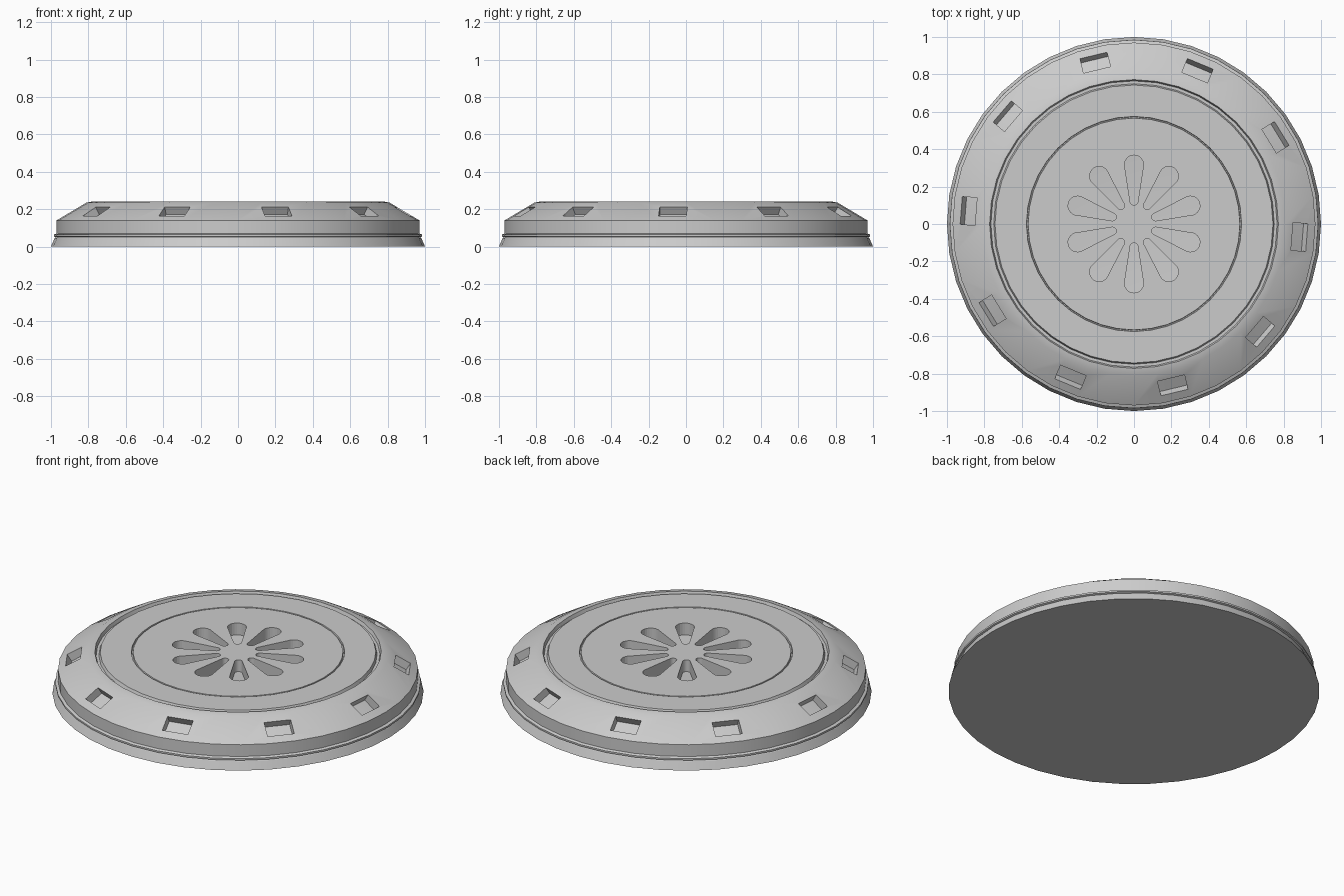
import bpy, bmesh, math
from mathutils import Matrix, Vector

if "Cube" in bpy.data.objects:
    bpy.data.objects.remove(bpy.data.objects["Cube"])

SEG = 40


def finish(bm, name):
    bmesh.ops.recalc_face_normals(bm, faces=bm.faces)
    me = bpy.data.meshes.new(name)
    bm.to_mesh(me)
    bm.free()
    ob = bpy.data.objects.new(name, me)
    bpy.context.collection.objects.link(ob)
    return ob


def lathe(name, profile, segments=SEG):
    """Closed solid of revolution; first and last points become end caps."""
    bm = bmesh.new()
    rings = []
    for r, z in profile:
        rings.append([bm.verts.new((r * math.cos(2 * math.pi * i / segments),
                                    r * math.sin(2 * math.pi * i / segments), z))
                      for i in range(segments)])
    for a, b in zip(rings, rings[1:]):
        for i in range(segments):
            j = (i + 1) % segments
            bm.faces.new((a[i], a[j], b[j], b[i]))
    bm.faces.new(rings[0])
    bm.faces.new(rings[-1])
    return finish(bm, name)


def cut(target, cutter):
    cutter.hide_render = True
    cutter.hide_set(True)
    mod = target.modifiers.new(cutter.name, 'BOOLEAN')
    mod.operation = 'DIFFERENCE'
    mod.solver = 'EXACT'
    mod.object = cutter


def smooth(ob):
    bpy.ops.object.select_all(action='DESELECT')
    ob.select_set(True)
    bpy.context.view_layer.objects.active = ob
    bpy.ops.object.shade_smooth_by_angle(angle=math.radians(29))


# Domed lid with flared foot, rolled bead, sloping shoulder and ring grooves
lid = lathe("lid", [
    (1.0, 0), (0.98, 0.046), (0.974, 0.05), (0.985, 0.054), (0.985, 0.064),
    (0.97, 0.07), (0.97, 0.14), (0.81, 0.235), (0.772, 0.242),
    (0.765, 0.222), (0.750, 0.222), (0.743, 0.24),
    (0.575, 0.24), (0.573, 0.23), (0.568, 0.23), (0.566, 0.24)])
smooth(lid)

# Tapered petal openings in the top
bm = bmesh.new()
outline = []
for centre, radius, start in ((0.317, 0.051, -90), (0.122, 0.021, 90)):
    for k in range(13):
        a = math.radians(start + 15 * k)
        outline.append((centre + radius * math.cos(a), radius * math.sin(a)))
for n in range(10):
    rot = Matrix.Rotation(math.radians(90 + 36 * n), 3, 'Z')
    low = [bm.verts.new(rot @ Vector((x, y, 0.12))) for x, y in outline]
    high = [bm.verts.new(rot @ Vector((x, y, 0.30))) for x, y in outline]
    bm.faces.new(low)
    bm.faces.new(high)
    for i in range(len(low)):
        j = (i + 1) % len(low)
        bm.faces.new((low[i], low[j], high[j], high[i]))
cut(lid, finish(bm, "petal_cutter"))

# Rectangular vents cut square to the sloping shoulder
bm = bmesh.new()
tilt = math.atan2(0.095, 0.16)
for n in range(10):
    m = (Matrix.Rotation(math.radians(-4.5 + 36 * n), 4, 'Z')
         @ Matrix.Translation((0.888, 0, 0.189))
         @ Matrix.Rotation(tilt, 4, 'Y')
         @ Matrix.Diagonal((0.092, 0.148, 0.12, 1)))
    bmesh.ops.create_cube(bm, size=1, matrix=m)
cut(lid, finish(bm, "vent_cutter"))

# Lighter inner core seen through the openings
core = lathe("inner_core", [(0.94, 0.03), (0.94, 0.105), (0.775, 0.203),
                            (0.73, 0.203), (0.60, 0.17), (0.02, 0.17)])
light = bpy.data.materials.new("light_grey")
light.diffuse_color = (0.95, 0.95, 0.95, 1)
light.use_nodes = True
light.node_tree.nodes["Principled BSDF"].inputs["Base Color"].default_value = light.diffuse_color
core.data.materials.append(light)
smooth(core)
